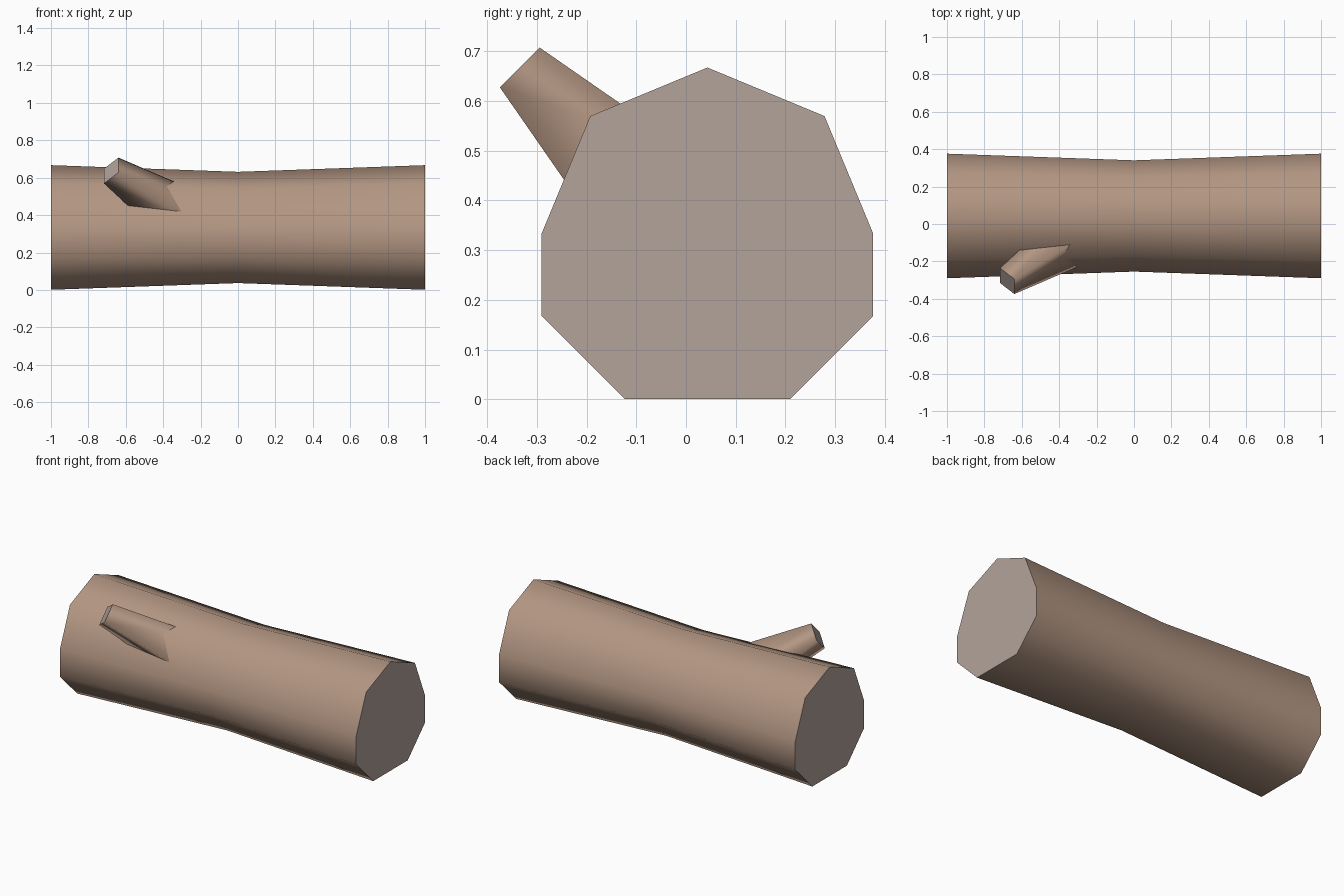
import bpy, bmesh, math
from mathutils import Vector

cube = bpy.data.objects.get("Cube")
if cube:
    bpy.data.objects.remove(cube, do_unlink=True)


def make_material(name, rgb):
    mat = bpy.data.materials.new(name)
    mat.use_nodes = True
    mat.diffuse_color = (*rgb, 1)
    mat.node_tree.nodes["Principled BSDF"].inputs["Base Color"].default_value = (*rgb, 1)
    return mat


bark = make_material("bark", (0.45, 0.305, 0.225))
cut_wood = make_material("cut wood", (0.45, 0.37, 0.33))


def loft(name, rings, axis):
    """Smooth bark skin through the rings, with flat sawn faces at the ends."""
    bm = bmesh.new()
    loops = [[bm.verts.new(p) for p in ring] for ring in rings]
    n = len(loops[0])
    for a, b in zip(loops, loops[1:]):
        for i in range(n):
            j = (i + 1) % n
            bm.faces.new((a[i], a[j], b[j], b[i])).smooth = True
    for ring in (loops[0], loops[-1]):
        cap = bm.faces.new(ring)
        cap.material_index = 1
        for edge in cap.edges:
            edge.smooth = False
    bmesh.ops.recalc_face_normals(bm, faces=bm.faces)
    mesh = bpy.data.meshes.new(name)
    bm.to_mesh(mesh)
    bm.free()
    mesh.materials.append(bark)
    mesh.materials.append(cut_wood)
    obj = bpy.data.objects.new(name, mesh)
    bpy.context.collection.objects.link(obj)
    return obj


# Trunk: rounded top, flat chamfered underside, slim waist
R = 0.333
centre_y, centre_z = 0.043, 0.334
section = [(R * math.cos(math.radians(a)), R * math.sin(math.radians(a)))
           for a in range(0, 181, 45)]
section += [(-R, -R / 2), (-R / 2, -R), (R / 2, -R), (R, -R / 2)]
loft("log_trunk",
     [[(x, centre_y + y * s, centre_z + z * s) for y, z in section]
      for x, s in ((-1, 1), (0, 0.893), (1, 1))], Vector((1, 0, 0)))

# Branch stub: square, tapering outwards from inside the trunk
tip = Vector((-0.678, -0.305, 0.638))
inward = Vector((0.735, 0.48, -0.48)).normalized()
side = Vector((0, 1, 1)).normalized()
across = inward.cross(side)


def square(distance, half):
    middle = tip + inward * distance
    return [middle + side * half * u + across * half * v
            for u, v in ((1, 1), (1, -1), (-1, -1), (-1, 1))]


loft("branch_stub", [square(0, 0.0565), square(0.6, 0.1215)], inward)
